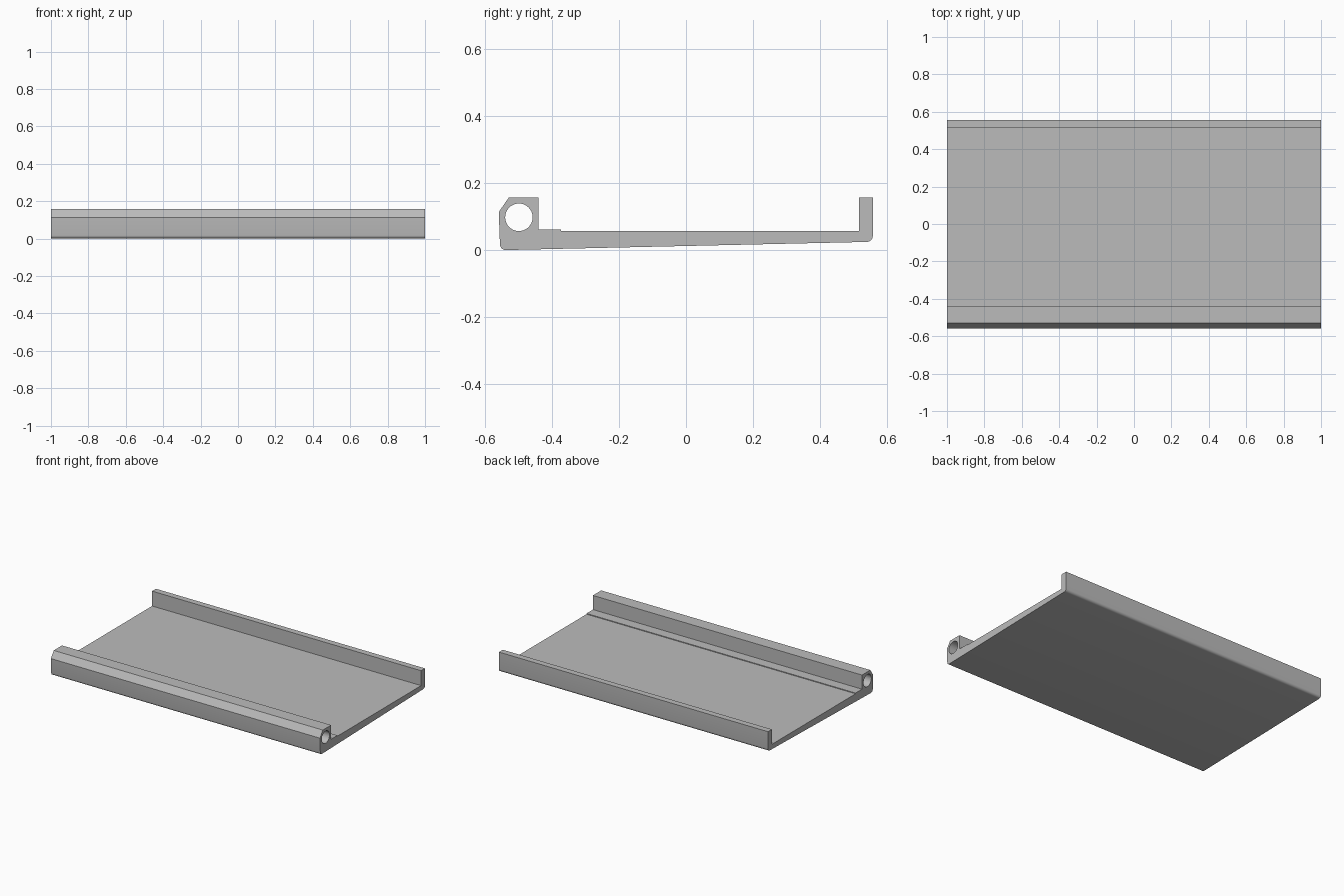
import bpy, bmesh, math
from mathutils import Vector

cube = bpy.data.objects.get("Cube")
if cube:
    bpy.data.objects.remove(cube, do_unlink=True)

LENGTH = 2.0


def rounded(points, steps=6):
    """Turn (y, z, radius) corners into an outline with rounded corners."""
    out = []
    for i, (y, z, r) in enumerate(points):
        p = Vector((y, z))
        if not r:
            out.append(p)
            continue
        a = p + (Vector(points[i - 1][:2]) - p).normalized() * r
        b = p + (Vector(points[(i + 1) % len(points)][:2]) - p).normalized() * r
        centre = a + b - p
        for k in range(steps + 1):
            t = k / steps * math.pi / 2
            out.append(centre + (a - centre) * math.cos(t) + (b - centre) * math.sin(t))
    return out


def add_loop(bm, points):
    verts = [bm.verts.new((-LENGTH / 2, p[0], p[1])) for p in points]
    return [bm.edges.new((v, verts[(i + 1) % len(verts)])) for i, v in enumerate(verts)]


# Cross-section: tubed front rail, stepped sloping floor, rear lip
outline = rounded([
    (-0.554, 0.0, 0.017), (0.557, 0.025, 0.018),
    (0.557, 0.157, 0), (0.516, 0.157, 0), (0.516, 0.057, 0),
    (-0.372, 0.057, 0), (-0.372, 0.062, 0), (-0.44, 0.062, 0),
    (-0.44, 0.157, 0), (-0.528, 0.157, 0), (-0.558, 0.114, 0),
])

# Round bore through the front rail
bore = [(-0.498 + 0.041 * math.cos(a), 0.098 + 0.041 * math.sin(a))
        for a in (math.tau * i / 40 for i in range(40))]

# Fill the section and extrude it along the full length
bm = bmesh.new()
edges = add_loop(bm, outline) + add_loop(bm, bore)
bmesh.ops.triangle_fill(bm, use_beauty=True, use_dissolve=False,
                        edges=edges, normal=(-1, 0, 0))
extruded = bmesh.ops.extrude_face_region(bm, geom=bm.faces[:], use_keep_orig=True)
moved = [g for g in extruded["geom"] if isinstance(g, bmesh.types.BMVert)]
bmesh.ops.translate(bm, verts=moved, vec=(LENGTH, 0, 0))
bmesh.ops.recalc_face_normals(bm, faces=bm.faces[:])
mesh = bpy.data.meshes.new("channel_tray")
bm.to_mesh(mesh)
bm.free()
tray = bpy.data.objects.new("channel_tray", mesh)
bpy.context.collection.objects.link(tray)

# Plain grey finish
grey = bpy.data.materials.new("plain_grey")
grey.use_nodes = True
colour = (0.5, 0.5, 0.5, 1)
grey.diffuse_color = colour
grey.node_tree.nodes["Principled BSDF"].inputs["Base Color"].default_value = colour
mesh.materials.append(grey)

# Smooth bore and rounded corners, sharp everywhere else
bpy.ops.object.select_all(action="DESELECT")
tray.select_set(True)
bpy.context.view_layer.objects.active = tray
bpy.ops.object.shade_smooth_by_angle(angle=math.radians(30))
